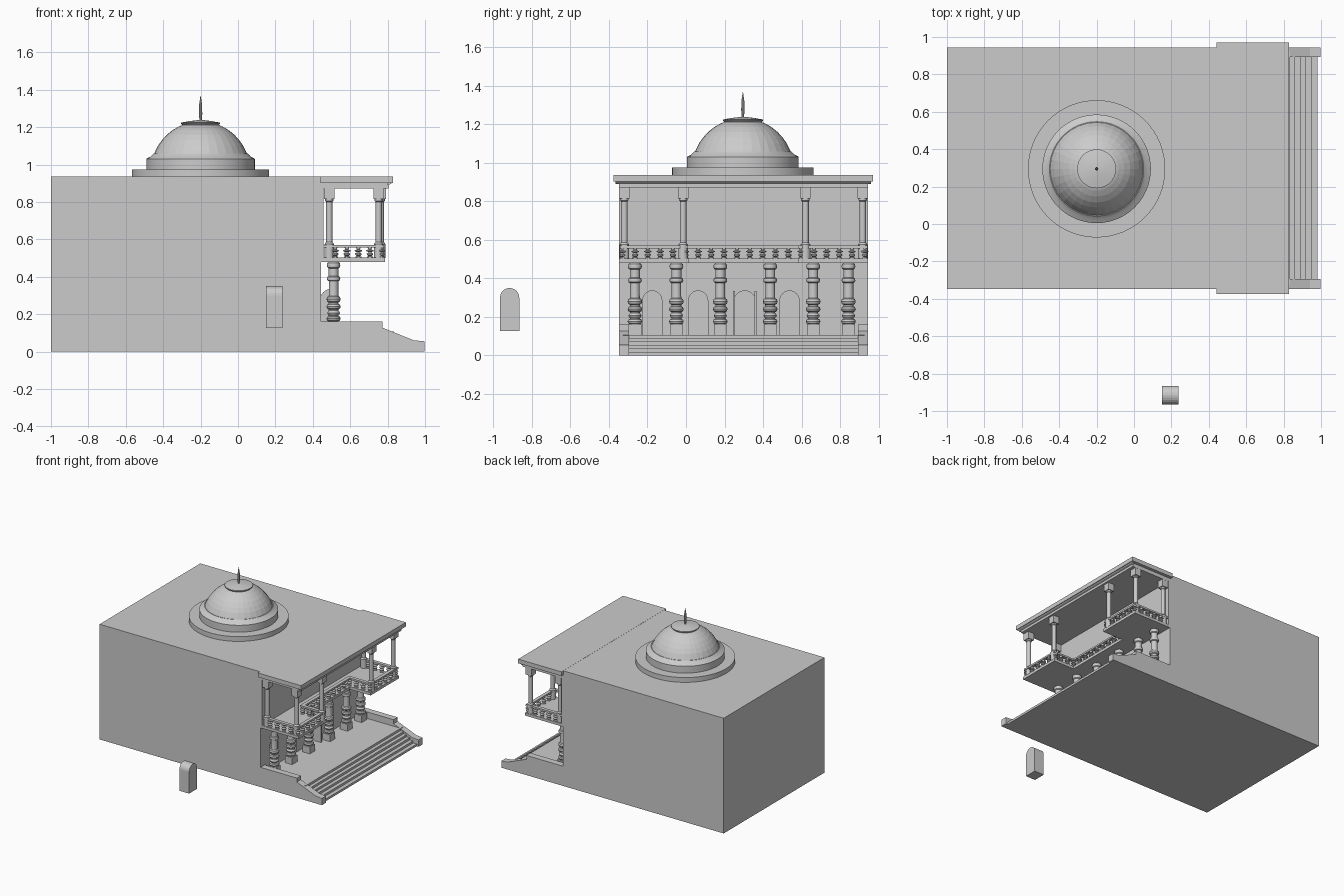
import bpy, bmesh, math
from mathutils import Vector

if "Cube" in bpy.data.objects:
    bpy.data.objects.remove(bpy.data.objects["Cube"])


def make(name, verts, faces, smooth=False):
    me = bpy.data.meshes.new(name)
    me.from_pydata(verts, [], faces)
    bm = bmesh.new()
    bm.from_mesh(me)
    bmesh.ops.recalc_face_normals(bm, faces=bm.faces)
    bm.to_mesh(me)
    bm.free()
    ob = bpy.data.objects.new(name, me)
    bpy.context.collection.objects.link(ob)
    if smooth:
        me.shade_smooth()
        me.set_sharp_from_angle(angle=math.radians(35))
    return ob


def prism(name, outline, place):
    """Extrude a 2D outline; place(a, b, side) gives the 3D point."""
    n = len(outline)
    v = [place(a, b, s) for s in (0, 1) for a, b in outline]
    f = [tuple(range(n)), tuple(range(n, 2 * n))]
    f += [(i, (i + 1) % n, (i + 1) % n + n, i + n) for i in range(n)]
    return make(name, v, f)


def box(name, x0, x1, y0, y1, z0, z1):
    return prism(name, [(x0, y0), (x1, y0), (x1, y1), (x0, y1)],
                 lambda a, b, s: (a, b, z1 if s else z0))


def lathe(name, profile, x, y, seg=16, smooth=True):
    v, f = [], []
    for r, z in profile:
        for i in range(seg):
            t = 2 * math.pi * i / seg
            v.append((x + r * math.cos(t), y + r * math.sin(t), z))
    for j in range(len(profile) - 1):
        for i in range(seg):
            k = (i + 1) % seg
            f.append((j * seg + i, j * seg + k, (j + 1) * seg + k, (j + 1) * seg + i))
    f += [tuple(range(seg)), tuple(range(len(v) - seg, len(v)))]
    return make(name, v, f, smooth)


def arch(name, x0, x1, yc, z0, z1, w=0.1):
    r = w / 2
    pts = [(yc - r, z0), (yc + r, z0)]
    pts += [(yc + r * math.cos(math.pi * i / 12), z1 - r + r * math.sin(math.pi * i / 12))
            for i in range(13)]
    return prism(name, pts, lambda a, b, s: (x1 if s else x0, a, b))


Y0, Y1 = -0.347, 0.945

# Main building, with arched recesses in the ground floor wall
lower = box("lower_storey", -1, 0.445, Y0, Y1, 0, 0.49)
box("upper_storey", -1, 0.458, Y0, Y1, 0.49, 0.935)
for i, (yc, w) in enumerate([(-0.175, 0.1), (0.063, 0.1), (0.305, 0.115), (0.537, 0.1)]):
    cut = arch("arch_cutter", 0.40, 0.49, yc, 0.107, 0.335, w)
    cut.hide_render = True
    cut.hide_set(True)
    m = lower.modifiers.new("recess", "BOOLEAN")
    m.object, m.operation, m.solver = cut, "DIFFERENCE", "EXACT"

# Open door leaves, taller on their free edge
leaf = [(0.44, 0.107), (0.497, 0.107)]
leaf += [(0.497 - 0.057 * math.sin(t), 0.278 + 0.057 * math.cos(t))
         for t in [math.pi / 2 * i / 6 for i in range(7)]]
for y in (0.243, 0.355):
    prism("door_leaf", leaf, lambda a, b, s: (a, y + 0.011 * s, b))

# Loose arched block beside the building
arch("loose_arched_block", 0.15, 0.237, -0.915, 0.127, 0.35)

# Porch floor and steps as one stair profile
stair = [(0.44, 0), (0.44, 0.107)]
xs = [0.835, 0.862, 0.89, 0.918, 0.948, 0.98]
for i, x in enumerate(xs):
    stair.append((x, 0.107 - 0.107 * i / 6))
    stair.append((x, 0.107 - 0.107 * (i + 1) / 6))
prism("porch_steps", stair, lambda a, b, s: (a, Y1 - 0.02 if s else Y0 + 0.02, b))

# Cheek walls
cheek = [(0.444, 0), (0.444, 0.16), (0.772, 0.16), (0.772, 0.128),
         (0.94, 0.06), (0.996, 0.055), (0.996, 0)]
for a0 in (Y0, Y1 - 0.052):
    prism("cheek_wall", cheek, lambda a, b, s: (a, a0 + 0.052 * s, b))

# Turned lower columns on square blocks
col = [(0.026, 0.16)]
for zc, h, r in [(0.176, 0.014, 0.038), (0.206, 0.013, 0.034), (0.24, 0.015, 0.038),
                 (0.28, 0.017, 0.038)]:
    col += [(0.026, zc - h), (r - 0.004, zc - h * 0.7), (r, zc),
            (r - 0.004, zc + h * 0.7), (0.026, zc + h)]
col += [(0.025, 0.31), (0.025, 0.376)]
for zc, h, r in [(0.39, 0.014, 0.036), (0.462, 0.017, 0.036)]:
    col += [(0.026, zc - h), (r - 0.003, zc - h * 0.7), (r, zc),
            (r - 0.003, zc + h * 0.7), (0.026, zc + h)]
col.append((0.026, 0.49))
for y in (-0.265, -0.05, 0.178, 0.437, 0.66, 0.843):
    lathe("lower_column", col, 0.511, y)
    box("column_block", 0.478, 0.544, y - 0.033, y + 0.033, 0.105, 0.162)

# U-shaped balcony floor: recessed middle and two projecting wings
XO, XM, YA, YB = 0.785, 0.60, 0.015, 0.58
deck = [(0.44, Y0), (XO, Y0), (XO, YA), (XM, YA), (XM, YB), (XO, YB), (XO, Y1), (0.44, Y1)]
prism("balcony_floor", deck, lambda a, b, s: (a, b, 0.502 if s else 0.48))

# Balustrade follows the deck edge
e = 0.018
path = [(0.458, Y0 + e), (XO - e, Y0 + e), (XO - e, YA - e), (XM - e, YA - e),
        (XM - e, YB + e), (XO - e, YB + e), (XO - e, Y1 - e), (0.458, Y1 - e)]
bal = [(0.016, 0.5), (0.016, 0.507), (0.008, 0.51), (0.016, 0.517), (0.017, 0.523),
       (0.007, 0.532), (0.02, 0.537), (0.02, 0.541), (0.008, 0.546), (0.013, 0.558)]
for p, q in zip(path, path[1:]):
    p, q = Vector(p), Vector(q)
    box("hand_rail", min(p.x, q.x) - 0.014, max(p.x, q.x) + 0.014,
        min(p.y, q.y) - 0.014, max(p.y, q.y) + 0.014, 0.556, 0.57)
    n = max(2, round((q - p).length / 0.064))
    for i in range(1, n + 1):
        c = p.lerp(q, i / n)
        if c.x > 0.47:
            lathe("baluster", bal, c.x, c.y, 10)

# Upper columns with square capitals
shaft = [(0.025, 0.5), (0.025, 0.575), (0.017, 0.585), (0.017, 0.8), (0.022, 0.805), (0.022, 0.82)]
for x, y in [(0.488, -0.32), (0.488, 0.917), (0.752, -0.32), (0.752, 0.917),
             (0.763, -0.015), (0.763, 0.62)]:
    lathe("upper_column", shaft, x, y, 12)
    box("capital", x - 0.027, x + 0.027, y - 0.027, y + 0.027, 0.815, 0.88)

# Porch roof with stepped cornice
box("porch_roof_lower", 0.45, 0.805, Y0, Y1, 0.872, 0.905)
prism("porch_roof_cornice", [(0, 0.89), (0.018, 0.897), (0.025, 0.905), (0, 0.905)],
      lambda a, b, s: (0.80 + a, 0.96 if s else -0.365, b))
box("porch_roof", 0.44, 0.828, -0.375, 0.97, 0.902, 0.936)

# Dome, stepped drum and spire
CX, CY = -0.2, 0.295
lathe("dome_base", [(0.367, 0.93), (0.367, 0.974)], CX, CY, 64)
lathe("dome_drum", [(0.29, 0.97), (0.29, 1.03), (0.285, 1.034), (0.268, 1.042), (0.252, 1.058)],
      CX, CY, 64)
lathe("dome", [(0.25, 1.055), (0.243, 1.07), (0.228, 1.1), (0.207, 1.13), (0.18, 1.16),
               (0.148, 1.185), (0.117, 1.203), (0.1, 1.21)], CX, CY, 32, False)
lathe("dome_cap", [(0.092, 1.205), (0.104, 1.218), (0.104, 1.224), (0.06, 1.232), (0.012, 1.238)],
      CX, CY, 32)
lathe("spire", [(0.006, 1.235), (0.009, 1.27), (0.008, 1.32), (0.001, 1.367)], CX, CY, 10)
